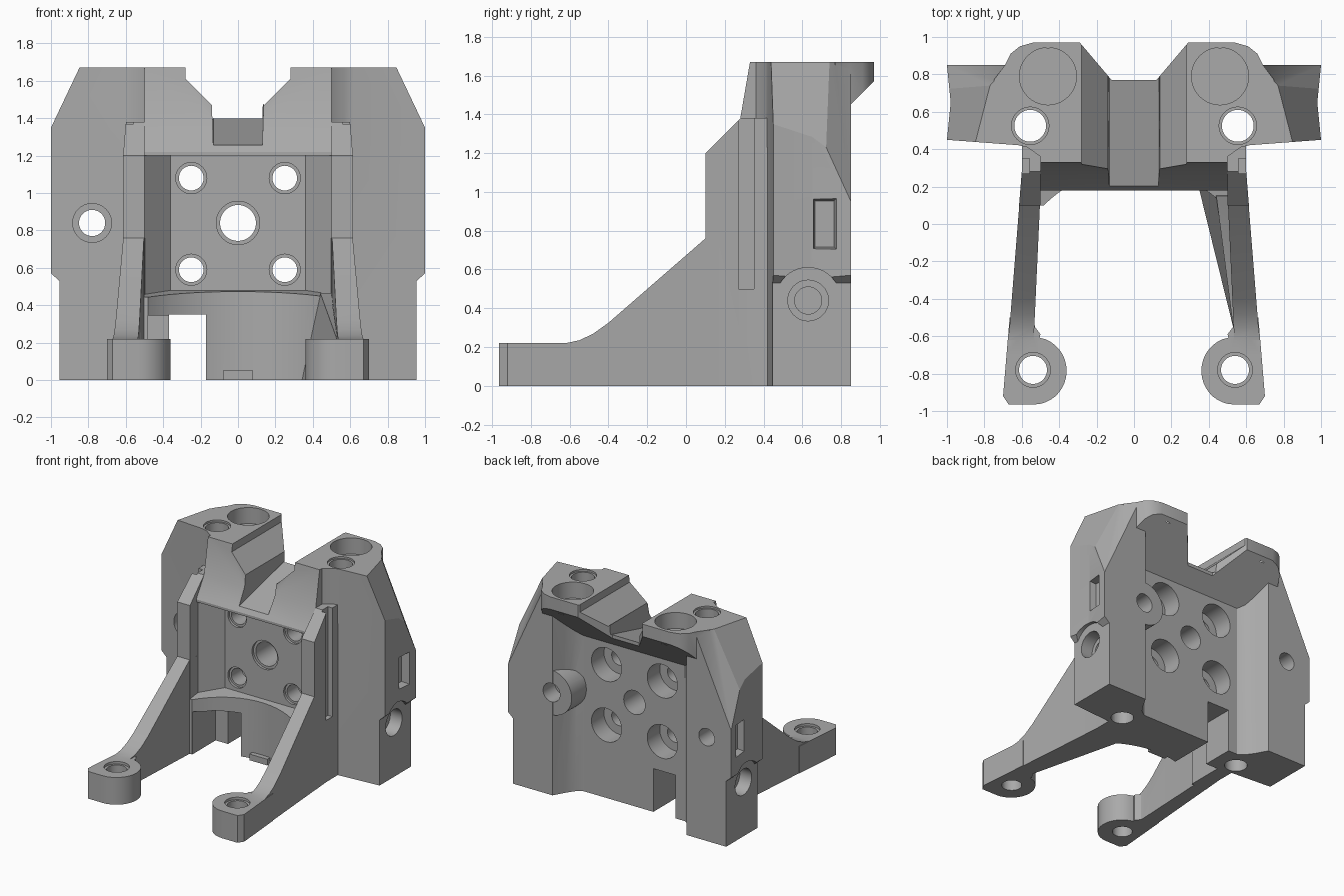
import bpy, bmesh, math
from mathutils import Vector

if "Cube" in bpy.data.objects:
    bpy.data.objects.remove(bpy.data.objects["Cube"])

grey = bpy.data.materials.new("cast_grey")
grey.use_nodes = True
grey.diffuse_color = (0.4, 0.4, 0.4, 1)
grey.node_tree.nodes["Principled BSDF"].inputs["Base Color"].default_value = (0.4, 0.4, 0.4, 1)


def prism(name, pts, axis, lo, hi, side=1, cuts=(), warp=None):
    """Extrude a profile along an axis, trim it with planes, mirror it by side."""
    place = {"x": lambda a, b, t: (t, a, b),
             "y": lambda a, b, t: (a, t, b),
             "z": lambda a, b, t: (a, b, t)}[axis]
    bm = bmesh.new()
    ends = [[bm.verts.new(place(a, b, t)) for a, b in pts] for t in (lo, hi)]
    for ring in ends:
        bm.faces.new(ring)
    for i in range(len(pts)):
        j = (i + 1) % len(pts)
        bm.faces.new((ends[0][i], ends[0][j], ends[1][j], ends[1][i]))
    for point, normal in cuts:
        bmesh.ops.bisect_plane(bm, geom=bm.verts[:] + bm.edges[:] + bm.faces[:],
                               plane_co=point, plane_no=normal, clear_outer=True)
        bmesh.ops.holes_fill(bm, edges=[e for e in bm.edges if e.is_boundary], sides=0)
    for v in bm.verts:
        if warp:
            v.co = warp(v.co.copy())
        v.co.x *= side
    bmesh.ops.recalc_face_normals(bm, faces=bm.faces[:])
    mesh = bpy.data.meshes.new(name)
    bm.to_mesh(mesh)
    bm.free()
    mesh.materials.append(grey)
    ob = bpy.data.objects.new(name, mesh)
    bpy.context.collection.objects.link(ob)
    return ob


def circle(a, b, r, n=40):
    return [(a + r * math.cos(2 * math.pi * i / n), b + r * math.sin(2 * math.pi * i / n))
            for i in range(n)]


def rect(a0, a1, b0, b1):
    return [(a0, b0), (a1, b0), (a1, b1), (a0, b1)]


def both(half):
    """Close a half outline with its mirror image."""
    return half + [(-x, y) for x, y in reversed(half)]


body = prism("bracket_body", both([(0.6144, 0.1), (0.6, 0.28), (0.6, 0.66)]), "z", 0, 1.38,
             cuts=[((0, 0.1, 1.2), (0, -1, 1))])


def combine(other, operation):
    mod = body.modifiers.new(other.name, "BOOLEAN")
    mod.operation, mod.solver, mod.object = operation, "EXACT", other
    bpy.context.view_layer.objects.active = body
    bpy.ops.object.modifier_apply(modifier=mod.name)
    bpy.data.objects.remove(other)


def cut(*args, **kw):
    combine(prism("cutter", *args, **kw), "DIFFERENCE")


def add(*args, **kw):
    combine(prism("part", *args, **kw), "UNION")


# Front recess with sloping floor, crossbar setback and curved skirt below
cut(both([(0.5, 0), (0.5, 0.2), (0.36, 0.345)]), "z", 0.48, 1.2,
    warp=lambda c: Vector((c.x, c.y, c.z - 0.15 * (0.345 - c.y))) if c.z < 1 else c)
cut([(0, 1.1), (0.18, 1.1), (0.18, 1.22), (0.28, 1.38), (0.2, 1.5), (0, 1.5)], "x", -0.5, 0.5)
cut(circle(0, -0.38, 0.68, 96), "z", -0.1, 0.5)

# Head block with rear overhang
add(both([(0.5, 0.27), (0.5, 0.36), (0.57, 0.41), (0.7, 0.44), (0.75, 0.77), (0.69, 0.85),
          (0.66, 0.91), (0.61, 0.95), (0.54, 0.97)]), "z", 1.23, 1.67,
    cuts=[((0, 0.75, 1.35), (0, 1, -1)), ((0, 0.28, 1.38), (0, -0.29, 0.05))])

tower = [(0.5, 0.45), (0.6, 0.42), (1, 0.45), (0.98, 0.65), (1, 0.85), (0.6, 0.85),
         (0.55, 0.76), (0.505, 0.695), (0.45, 0.658), (0.45, 0.5)]
tower_cuts = [((0.85, 0.43, 1.67), (0.0961, 0.0248, 0.0465)),
              ((0.77, 0.74, 1.67), (0.0517, 0.0467, 0.0237))]
arm = [(0.25, 0), (-0.7, 0), (-0.7, 0.22), (-0.62, 0.22), (-0.55, 0.235), (-0.48, 0.268),
       (-0.4, 0.325), (0.1, 0.76), (0.25, 0.76)]
foot = [(0.535 + 0.175 * math.cos(math.radians(a)), -0.785 + 0.18 * math.sin(math.radians(a)))
        for a in range(100, 271, 10)]
foot += [(0.67, -0.965), (0.7, -0.92), (0.665, -0.5), (0.535, -0.5), (0.53, -0.55), (0.5, -0.59)]


def splay(co):
    """Spread the arm outward and thicken it towards the foot."""
    co.x = 0.503 + 0.046 * (0.1 - co.y) if co.x < 0.5 else 0.599 + 0.08 * (0.28 - co.y)
    return co


def lean(co):
    """Tilt the gusset top outward and slope it down to the foot."""
    if co.z > 0.1 and co.y > 0:
        co.y -= 0.07
        co.x += 0.1 if co.x < 0.4 else 0
    elif co.z > 0.1:
        co.z = 0.215
    return co


for s in (1, -1):
    add(tower, "z", 0, 1.67, side=s, cuts=tower_cuts)
    add(arm, "x", 0, 1, side=s, warp=splay)
    add(foot, "z", 0, 0.22, side=s)

# Gusset along the inside of the left arm
add([(0.34, 0.22), (0.53, -0.55), (0.58, -0.5), (0.58, 0.22)], "z", 0, 0.465, warp=lean)

# Rear boss and skirt tab
add(circle(0.61, 0.83, 0.18), "y", 0.6, 0.848)
add(rect(-0.08, 0.08, 0.26, 0.4), "z", 0, 0.05)

# Cable notch under the skirt
cut(rect(-0.37, -0.17, -0.1, 0.35), "y", 0, 1)
cut(rect(-0.48, -0.18, -0.1, 0.345), "y", 0.05, 0.4)

# Sloped channel across the head, flared at the rear
cut([(-0.13, 1.2), (0.13, 1.2), (0.14, 1.47), (0.28, 1.61), (0.28, 1.8),
     (-0.28, 1.8), (-0.28, 1.61), (-0.14, 1.47)], "y", 0, 1.1,
    warp=lambda c: Vector((c.x, c.y, 1.25 + 0.25 * (c.y - 0.18))) if c.z < 1.3 else c)
cut([(-0.12, 0.77), (0.12, 0.77), (0.4, 1.1), (-0.4, 1.1)], "z", 1.3, 1.8)

# Plate holes with front countersinks and rear counterbores
for x in (-0.25, 0.25):
    for z in (0.59, 1.08):
        cut(circle(x, z, 0.066), "y", 0.3, 0.9)
        cut(circle(x, z, 0.083), "y", 0.3, 0.365)
        cut(circle(x, z, 0.135), "y", 0.5, 0.9)
cut(circle(0, 0.84, 0.096), "y", 0.3, 0.9)
cut(circle(0, 0.84, 0.116), "y", 0.3, 0.365)

# Through hole in the right tower, blind hole in the boss
cut(circle(-0.78, 0.84, 0.07), "y", 0.3, 1)
cut(circle(-0.78, 0.84, 0.104), "y", 0.3, 0.48)
cut(circle(0.61, 0.83, 0.075), "y", 0.7, 1)

for s in (1, -1):
    # Stepped lower flank, relieved around the side hole
    cut([(0.955, -0.1), (1.2, -0.1), (1.2, 0.75), (0.955, 0.53)], "y", 0.3, 1, side=s)
    cut(circle(0.63, 0.44, 0.17), "x", 0.955, 1.2, side=s)
    cut(circle(0.63, 0.44, 0.105), "x", 0.85, 1.2, side=s)
    cut(circle(0.63, 0.44, 0.07), "x", 0.72, 1.2, side=s)
    # Tapered side pocket
    cut(rect(0.65, 0.78, 0.7, 0.97), "x", 0.93, 1.02, side=s,
        warp=lambda c: Vector((c.x, 0.715 + (c.y - 0.715) * 0.75, 0.835 + (c.z - 0.835) * 0.88))
        if c.x < 1 else c)
    # Long groove between arm root and tower
    cut(rect(0.27, 0.35, 0.5, 1.5), "x", 0.56, 0.7, side=s)
    # Top sockets, vertical bolt holes and foot holes
    cut(circle(0.46 * s, 0.79, 0.153), "z", 1.54, 1.8)
    cut(circle(0.555 * s, 0.525, 0.085), "z", -0.1, 1.8)
    cut(circle(0.555 * s, 0.525, 0.1), "z", 1.655, 1.8)
    cut(circle(0.54 * s, -0.78, 0.075), "z", -0.1, 0.4)
    cut(circle(0.54 * s, -0.78, 0.093), "z", 0.2, 0.4)

# Smooth round surfaces, keep machined edges crisp
bpy.ops.object.select_all(action="DESELECT")
body.select_set(True)
bpy.context.view_layer.objects.active = body
bpy.ops.object.shade_smooth_by_angle(angle=math.radians(25))
